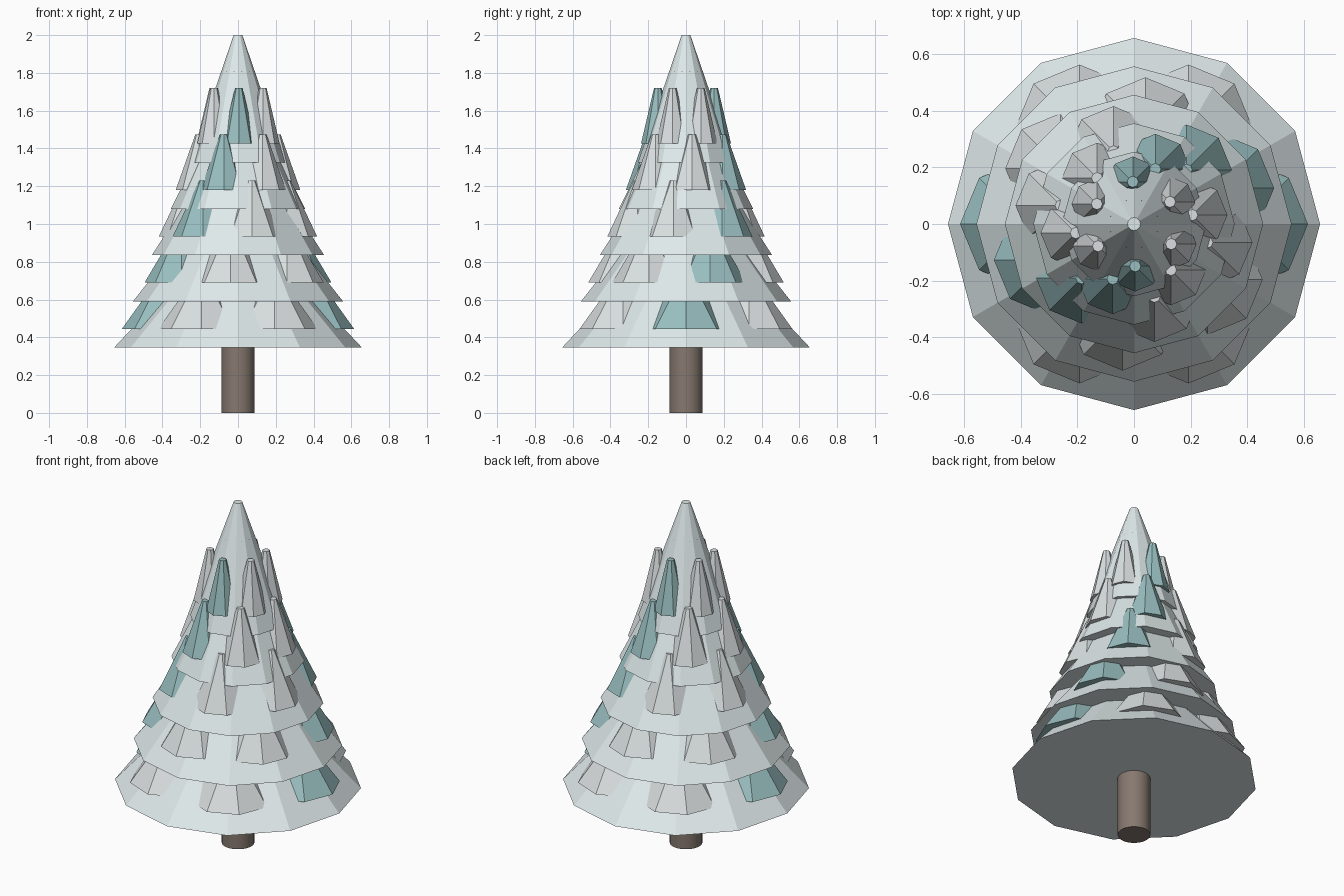
import bpy
from math import cos, sin, pi

if "Cube" in bpy.data.objects:
    bpy.data.objects.remove(bpy.data.objects["Cube"])


def material(name, rgb):
    m = bpy.data.materials.new(name)
    m.diffuse_color = (*rgb, 1)
    m.use_nodes = True
    m.node_tree.nodes["Principled BSDF"].inputs["Base Color"].default_value = m.diffuse_color
    return m


snow = material("pale_needles", (0.74, 0.82, 0.83))
frost = material("grey_needles", (0.70, 0.74, 0.75))
teal = material("teal_needles", (0.32, 0.52, 0.53))
bark = material("bark", (0.24, 0.19, 0.16))


def frustum(name, sides, r1, r2, x, y, z, h, mat, turn=0):
    bpy.ops.mesh.primitive_cone_add(vertices=sides, radius1=r1, radius2=r2, depth=h,
                                    location=(x, y, z + h / 2), rotation=(0, 0, turn))
    ob = bpy.context.object
    ob.name = name
    ob.data.materials.append(mat)
    return ob


# Round trunk running up through the tree
frustum("trunk", 32, 0.087, 0.087, 0, 0, 0, 1.807, bark)
bpy.ops.object.shade_smooth_by_angle()

for i in range(5):
    # Twelve-sided skirt of each tier
    r = 0.657 - 0.1005 * i
    z = 0.345 + 0.245 * i
    frustum(f"tier_{i + 1}", 12, r, 0.023, 0, 0, z, 0.675, snow)
    # Six octagonal branch clumps per tier, each ring twisted, every third one teal
    for k in range(6):
        a = 0.4 * i + k * pi / 3
        frustum(f"branch_{i + 1}_{k + 1}", 8, 0.35 * r, 0.02,
                0.585 * r * cos(a), 0.585 * r * sin(a), z + 0.1, 0.295,
                teal if k % 3 == 0 else frost)
